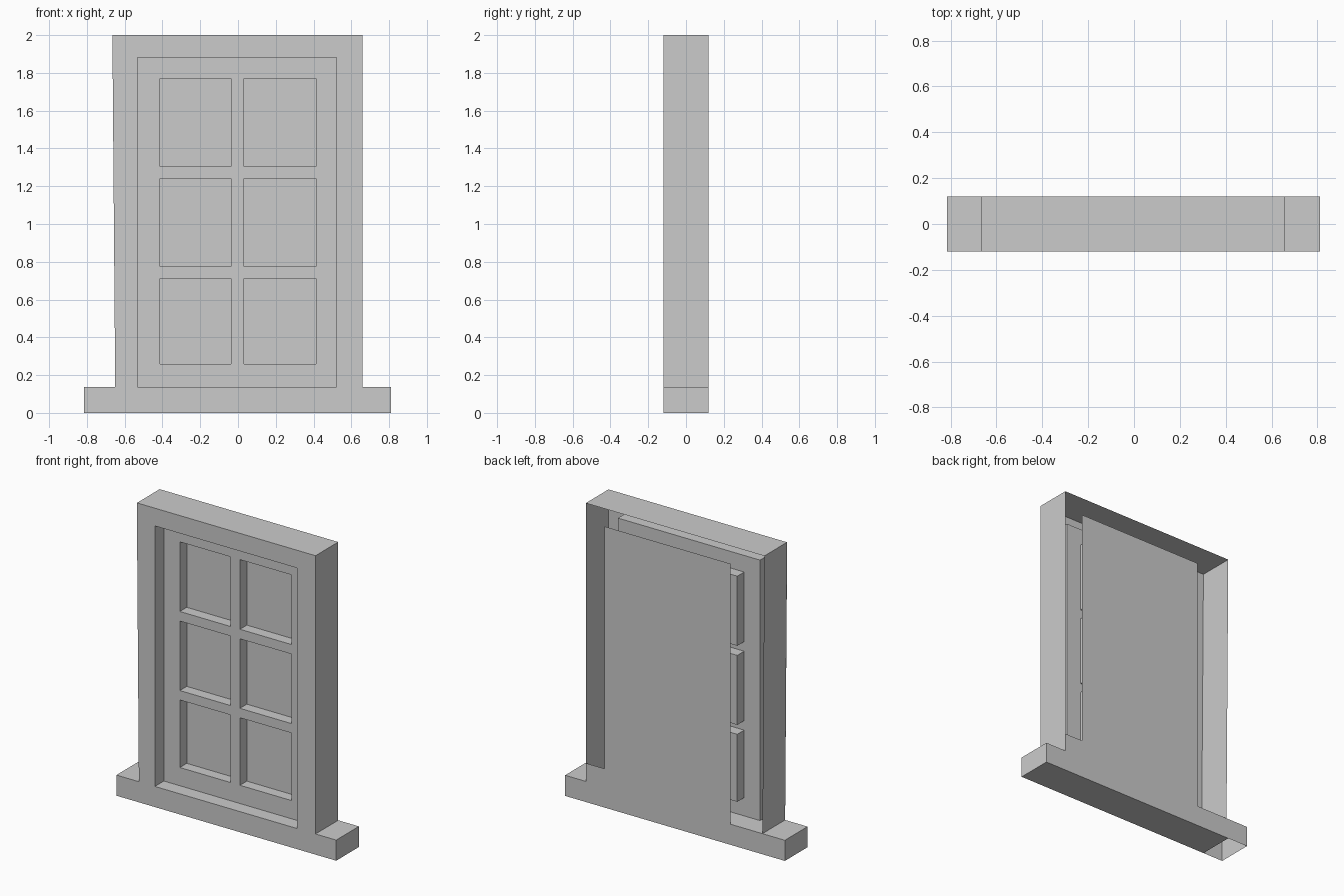
import bpy
import bmesh

old = bpy.data.objects.get("Cube")
if old:
    bpy.data.objects.remove(old, do_unlink=True)

grey = bpy.data.materials.new("plain_grey")
grey.use_nodes = True
colour = (0.6, 0.6, 0.6, 1)
grey.diffuse_color = colour
grey.node_tree.nodes["Principled BSDF"].inputs["Base Color"].default_value = colour

# Main depths, widths and heights
FRONT, SASH, GLASS, BACK = -0.12, -0.025, 0.048, 0.12
LEFT, RIGHT = 0.658, -0.664            # outer casing
OPEN_L, OPEN_R = 0.521, -0.531         # opening in the casing
SILL_TOP, OPEN_TOP, TOP = 0.138, 1.881, 2.0
PANE_X = [(-0.413, -0.037), (0.032, 0.412)]
PANE_Z = [(0.26, 0.712), (0.775, 1.24), (1.304, 1.77)]


def box(bm, lo, hi, sides, inward=False):
    """Add only the named sides of a box, such as '-x +z'."""
    for side in sides.split():
        axis = "xyz".index(side[1])
        u, v = (axis + 1) % 3, (axis + 2) % 3
        positive = side[0] == "+"
        corners = []
        for a, b in ((lo, lo), (hi, lo), (hi, hi), (lo, hi)):
            p = [0, 0, 0]
            p[axis] = (hi if positive else lo)[axis]
            p[u], p[v] = a[u], b[v]
            corners.append(bm.verts.new(p))
        if positive == inward:
            corners.reverse()
        bm.faces.new(corners)


def sheet(bm, y, xs, zs, hole):
    """Add a front-facing sheet of cells, leaving out those where hole(i, j)."""
    for i in range(len(xs) - 1):
        for j in range(len(zs) - 1):
            if not hole(i, j):
                box(bm, (xs[i], y, zs[j]), (xs[i + 1], y, zs[j + 1]), "-y")


def finish(bm, name):
    bmesh.ops.remove_doubles(bm, verts=bm.verts, dist=0.0005)
    mesh = bpy.data.meshes.new(name)
    bm.to_mesh(mesh)
    bm.free()
    mesh.materials.append(grey)
    obj = bpy.data.objects.new(name, mesh)
    bpy.context.collection.objects.link(obj)
    return obj


# Casing: front ring, reveal and outer walls, open at the back
bm = bmesh.new()
sheet(bm, FRONT, [RIGHT, OPEN_R, OPEN_L, LEFT], [SILL_TOP, OPEN_TOP, TOP],
      lambda i, j: i == 1 and j == 0)
box(bm, (OPEN_R, FRONT, SILL_TOP), (OPEN_L, SASH, OPEN_TOP), "-x +x +z", inward=True)
box(bm, (RIGHT, FRONT, SILL_TOP), (LEFT, BACK, TOP), "-x +x +z")
bmesh.ops.remove_doubles(bm, verts=bm.verts, dist=0.0005)
for v in bm.verts:                     # the right wall leans slightly inward
    if v.co.x < -0.6 and v.co.z < 0.2:
        v.co.x = -0.65
finish(bm, "casing")

# Sash: sheet with six recessed panes
bm = bmesh.new()
xs = [OPEN_R] + [x for pair in PANE_X for x in pair] + [OPEN_L]
zs = [SILL_TOP] + [z for pair in PANE_Z for z in pair] + [OPEN_TOP]
sheet(bm, SASH, xs, zs, lambda i, j: i % 2 == 1 and j % 2 == 1)
for x0, x1 in PANE_X:
    for z0, z1 in PANE_Z:
        box(bm, (x0, SASH, z0), (x1, GLASS, z1), "-x +x -z +z +y", inward=True)
finish(bm, "sash")

# Sill: hollow, its underside stops short at the right end
bm = bmesh.new()
box(bm, (-0.816, FRONT, 0), (0.811, BACK, SILL_TOP), "-x +x -y +y +z")
box(bm, (RIGHT, FRONT, 0), (0.811, BACK, SILL_TOP), "-z")
finish(bm, "sill")

# Back panel with a low side patch, level with the back of the sill
bm = bmesh.new()
low = PANE_Z[0][0]
box(bm, (PANE_X[0][0], BACK, SILL_TOP), (OPEN_L, BACK, OPEN_TOP), "+y")
box(bm, (OPEN_L, BACK, SILL_TOP), (LEFT, BACK, low), "+y")
finish(bm, "back_panel")
